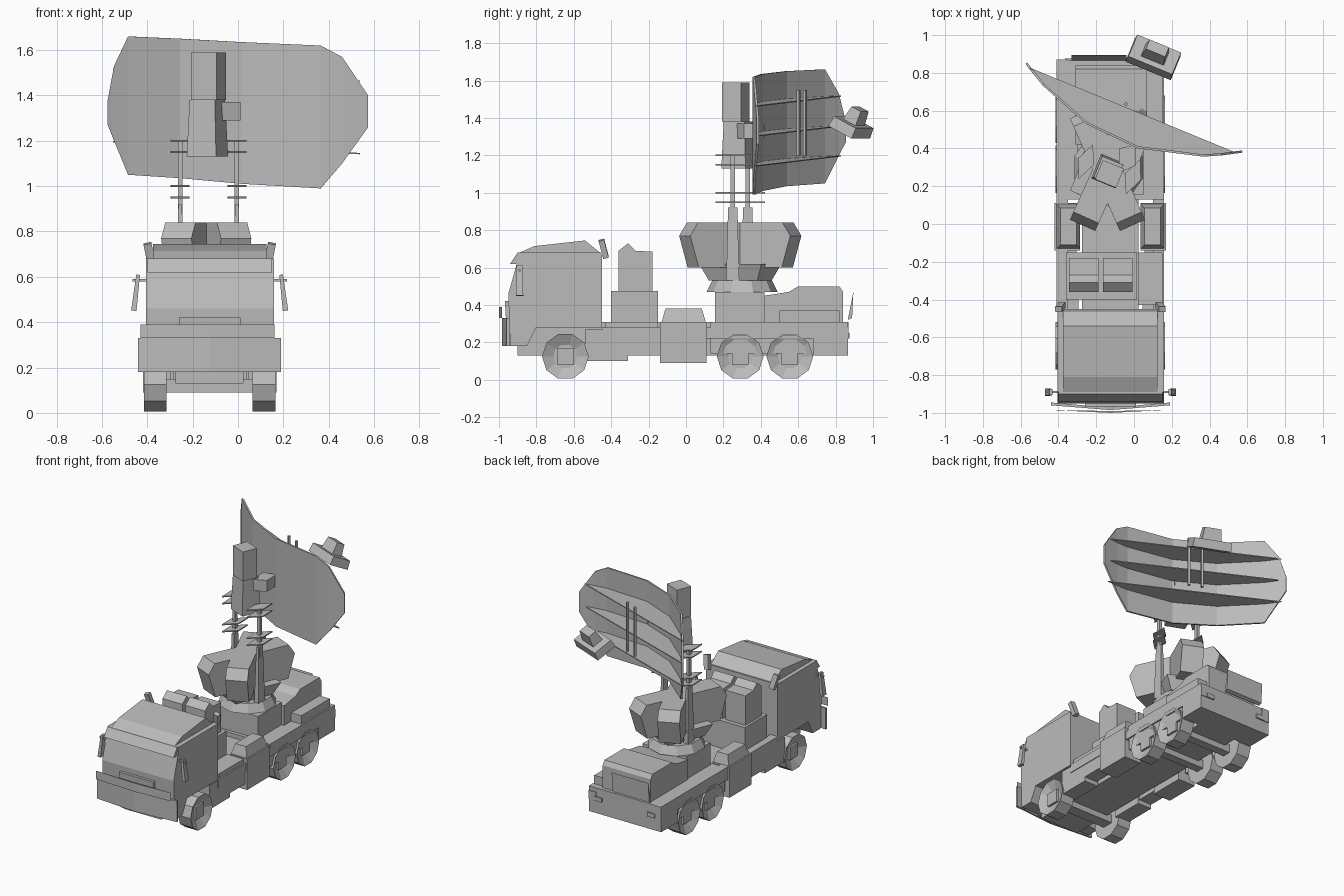
import bpy, bmesh, math
from mathutils import Matrix, Vector

grey = bpy.data.materials.new("plain grey")
grey.diffuse_color = (0.5, 0.5, 0.5, 1)
CX = -0.125                      # centre line of the truck
TURN = math.radians(-22.4)       # heading of the dish


def finish(name, bm, mat=None):
    if mat:
        bm.transform(mat)
    bmesh.ops.recalc_face_normals(bm, faces=bm.faces)
    me = bpy.data.meshes.new(name)
    bm.to_mesh(me)
    bm.free()
    me.materials.append(grey)
    ob = bpy.data.objects.new(name, me)
    bpy.context.collection.objects.link(ob)
    return ob


def prism(name, pts, a, b, axis="x", mat=None):
    """Extrude a 2D profile: axis x -> (y, z) profile, axis z -> (x, y) profile."""
    bm = bmesh.new()
    put = (lambda p, t: (t, p[0], p[1])) if axis == "x" else (lambda p, t: (p[0], p[1], t))
    lo = [bm.verts.new(put(p, a)) for p in pts]
    hi = [bm.verts.new(put(p, b)) for p in pts]
    bm.faces.new(lo)
    bm.faces.new(hi)
    for i in range(len(pts)):
        j = (i + 1) % len(pts)
        bm.faces.new((lo[i], lo[j], hi[j], hi[i]))
    return finish(name, bm, mat)


def box(name, x0, x1, y0, y1, z0, z1, taper=0.0, mat=None):
    """Box whose top is drawn in by taper on every side."""
    bm = bmesh.new()
    bmesh.ops.create_cube(bm, size=1)
    for v in bm.verts:
        t = taper if v.co.z > 0 else 0
        v.co = ((x1 - t if v.co.x > 0 else x0 + t),
                (y1 - t if v.co.y > 0 else y0 + t),
                (z1 if v.co.z > 0 else z0))
    return finish(name, bm, mat)


def place(x, y, z, rz=0.0, rx=0.0, ry=0.0):
    return (Matrix.Translation((x, y, z)) @ Matrix.Rotation(rz, 4, "Z")
            @ Matrix.Rotation(ry, 4, "Y") @ Matrix.Rotation(rx, 4, "X"))


def wheel(name, side, y):
    bm = bmesh.new()
    bmesh.ops.create_cone(bm, cap_ends=True, segments=10, radius1=0.125, radius2=0.125,
                          depth=0.10, matrix=Matrix.Rotation(math.pi / 2, 4, "Y"))
    bm.faces.ensure_lookup_table()
    cap = [f for f in bm.faces if f.calc_center_median().x * side > 0.04]
    bmesh.ops.inset_region(bm, faces=cap, thickness=0.06)
    for v in cap[0].verts:
        v.co.x -= side * 0.03
    finish(name, bm, Matrix.Translation((CX + side * 0.24, y, 0.125)))
    # square hub
    box(name + "_hub", -0.02, 0.02, -0.045, 0.045, -0.045, 0.045,
        mat=Matrix.Translation((CX + side * 0.255, y, 0.125)))


# ---- cab
prism("cab", [(-0.94, 0.18), (-0.95, 0.46), (-0.905, 0.62), (-0.89, 0.68), (-0.45, 0.68),
              (-0.45, 0.28), (-0.80, 0.28), (-0.85, 0.18)], -0.405, 0.158)
prism("cab_roof", [(-0.89, 0.68), (-0.81, 0.715), (-0.54, 0.745), (-0.46, 0.68)], -0.375, 0.125)
prism("sun_visor", [(-0.94, 0.62), (-0.90, 0.68), (-0.88, 0.68), (-0.90, 0.62)], -0.40, 0.15)
prism("grille_panel", [(-0.955, 0.18), (-0.968, 0.42), (-0.94, 0.42), (-0.93, 0.18)], -0.26, 0.01)
prism("bumper", [(-0.44, -0.96), (CX, -0.985), (0.19, -0.96), (0.19, -0.945),
                 (CX, -0.972), (-0.44, -0.945)], 0.18, 0.33, "z")
prism("upper_guard", [(-0.43, -0.985), (CX, -1.0), (0.16, -0.985), (CX, -0.99)], 0.33, 0.39, "z")
for s, n in ((-1, "left"), (1, "right")):
    # mirrors, wind deflectors and door steps
    box("mirror_" + n, -0.012, 0.012, -0.02, 0.02, -0.08, 0.08, 0.004,
        place(CX + s * 0.325, -0.89, 0.53, 0, 0, -s * 0.12))
    box("mirror_arm_" + n, -0.04, 0.04, -0.006, 0.006, -0.006, 0.006,
        mat=place(CX + s * 0.30, -0.89, 0.585))
    box("wind_deflector_" + n, -0.018, 0.018, -0.015, 0.015, -0.05, 0.05,
        mat=place(CX + s * 0.265, -0.44, 0.70, 0, 0.25, s * 0.2))
    box("cab_mudguard_" + n, CX + s * 0.17, CX + s * 0.28, -0.54, -0.31, 0.10, 0.27)
    for i, y in enumerate((-0.645, 0.29, 0.555)):
        wheel(f"wheel_{n}_{i + 1}", s, y)
    # side tanks with tapered caps
    box("side_tank_" + n, CX + s * 0.16, CX + s * 0.295, -0.14, 0.11, 0.09, 0.31)
    box("tank_cap_" + n, *sorted((CX + s * 0.16, CX + s * 0.285)), -0.13, 0.105, 0.31, 0.38, 0.02)
    box("tool_box_" + n, CX + s * 0.18, CX + s * 0.28, -0.31, -0.14, 0.13, 0.27)
    box("rear_light_" + n, CX + s * 0.18, CX + s * 0.24, 0.86, 0.875, 0.22, 0.25)

# ---- chassis
box("chassis_beam", CX - 0.15, CX + 0.15, -0.9, 0.86, 0.13, 0.28)
box("front_axle", CX - 0.2, CX + 0.2, -0.68, -0.60, 0.09, 0.15)
for i, y in enumerate((0.29, 0.555)):
    box(f"rear_axle_{i + 1}", CX - 0.2, CX + 0.2, y - 0.03, y + 0.03, 0.09, 0.15)
box("left_rail", -0.41, -0.35, -0.45, 0.87, 0.22, 0.31)
box("right_rail", 0.10, 0.16, -0.45, 0.87, 0.22, 0.28)
box("rear_deck", -0.41, 0.16, 0.13, 0.865, 0.25, 0.31)
box("rear_block", -0.41, 0.16, 0.68, 0.865, 0.13, 0.31)
for s, n in ((-1, "left"), (1, "right")):
    box("rear_skirt_" + n, CX + s * 0.2, CX + s * 0.275, 0.13, 0.865, 0.14, 0.28)

# ---- power unit behind the cab
box("power_unit_base", -0.36, 0.015, -0.40, -0.15, 0.28, 0.475)
box("right_locker", 0.02, 0.15, -0.43, -0.15, 0.25, 0.31)
for x, n in ((-0.265, "left"), (-0.085, "right")):
    prism("intake_" + n, [(-0.36, 0.47), (-0.36, 0.69), (-0.31, 0.73), (-0.27, 0.69),
                          (-0.18, 0.685), (-0.18, 0.47)], x - 0.078, x + 0.078)

# ---- rear equipment
box("turntable_base", -0.30, 0.05, 0.155, 0.42, 0.31, 0.47)
prism("rear_cabinet", [(0.42, 0.31), (0.42, 0.45), (0.55, 0.47), (0.60, 0.50), (0.82, 0.50),
                       (0.84, 0.47), (0.84, 0.31)], -0.31, 0.07)
box("rear_side_locker", 0.07, 0.15, 0.50, 0.82, 0.31, 0.37)
prism("rear_flap", [(0.865, 0.32), (0.895, 0.47), (0.888, 0.33)], -0.33, -0.04)

# ---- turntable and crossed cabinets
bm = bmesh.new()
bmesh.ops.create_cone(bm, cap_ends=True, segments=10, radius1=0.19, radius2=0.16, depth=0.06)
finish("turntable", bm, place(CX - 0.01, 0.30, 0.50))
box("neck", -0.10, 0.10, -0.14, 0.14, 0.53, 0.62, -0.04, place(-0.14, 0.29, 0, TURN))
arm = [(-0.325, 0.77), (-0.28, 0.84), (0.28, 0.84), (0.325, 0.77), (0.275, 0.60), (-0.275, 0.60)]
for s, n in ((-1, "left"), (1, "right")):
    prism("cabinet_" + n, arm, -0.073, 0.073, "x", place(-0.14, 0.29, 0, s * math.radians(24)))

# ---- antenna masts with cross plates
for x, y, n in ((-0.255, 0.33, "left"), (-0.005, 0.25, "right")):
    box("mast_" + n, x - 0.01, x + 0.01, y - 0.012, y + 0.012, 0.5, 1.2)
    box("mast_foot_" + n, x - 0.018, x + 0.018, y - 0.035, y + 0.035, 0.53, 0.92, 0.01)
    for i, z in enumerate((0.95, 1.0, 1.15, 1.2)):
        prism(f"mast_plate_{n}_{i + 1}", [(-0.045, 0), (0, -0.10), (0.045, 0), (0, 0.10)],
              -0.004, 0.004, "z", place(x, y, z, TURN))

# ---- dish drive boxes
box("drive_box_lower", -0.07, 0.07, -0.07, 0.07, 1.13, 1.38, 0.01, place(-0.135, 0.28, 0, TURN))
box("drive_box_upper", -0.06, 0.06, -0.055, 0.055, 1.38, 1.59, 0.0, place(-0.13, 0.265, 0, TURN))
prism("drive_bracket", [(-0.08, 0.27), (0.01, 0.31), (0.01, 0.42), (-0.08, 0.40)], 1.29, 1.37, "z")

# ---- dish: u runs along the chord, the bulge faces the front
DISH = place(0, 0.62, 0, TURN)


def sag(u):
    return -0.195 * (1 - (u / 0.62) ** 2)


outline = [(-0.615, 1.38, 1.27), (-0.575, 1.53, 1.20), (-0.49, 1.66, 1.05), (-0.2, 1.65, 1.035),
           (0.1, 1.635, 1.01), (0.435, 1.62, 0.99), (0.52, 1.57, 1.10), (0.62, 1.40, 1.26)]
bm = bmesh.new()
rows = [[bm.verts.new((u, sag(u), t)), bm.verts.new((u, sag(u), b))] for u, t, b in outline]
for p, q in zip(rows, rows[1:]):
    bm.faces.new((p[0], q[0], q[1], p[1]))
dish = finish("dish", bm, DISH)
mod = dish.modifiers.new("thickness", "SOLIDIFY")
mod.thickness = 0.012
mod.offset = 0

# horizontal ribs filling the hollow side
us = [-0.59, -0.49, -0.2, 0.1, 0.435, 0.59]
for i, z in enumerate((1.17, 1.33, 1.49)):
    prism(f"dish_rib_{i + 1}", [(u, sag(u)) for u in us], -0.003, 0.003, "z",
          DISH @ place(0, 0, z, 0, 0, 0.045))
for i, u in enumerate((-0.045, 0.045)):
    box(f"dish_bar_{i + 1}", u - 0.008, u + 0.008, -0.01, 0.006, 1.2, 1.55, mat=DISH)

# ---- feed unit behind the dish
FEED = place(0.105, 0.885, 1.35, TURN, math.radians(-27))
box("feed_plate", -0.13, 0.13, -0.075, 0.075, -0.03, 0.03, 0.005, FEED)
box("feed_horn", -0.065, 0.065, -0.04, 0.04, 0.03, 0.11, 0.01, FEED)
